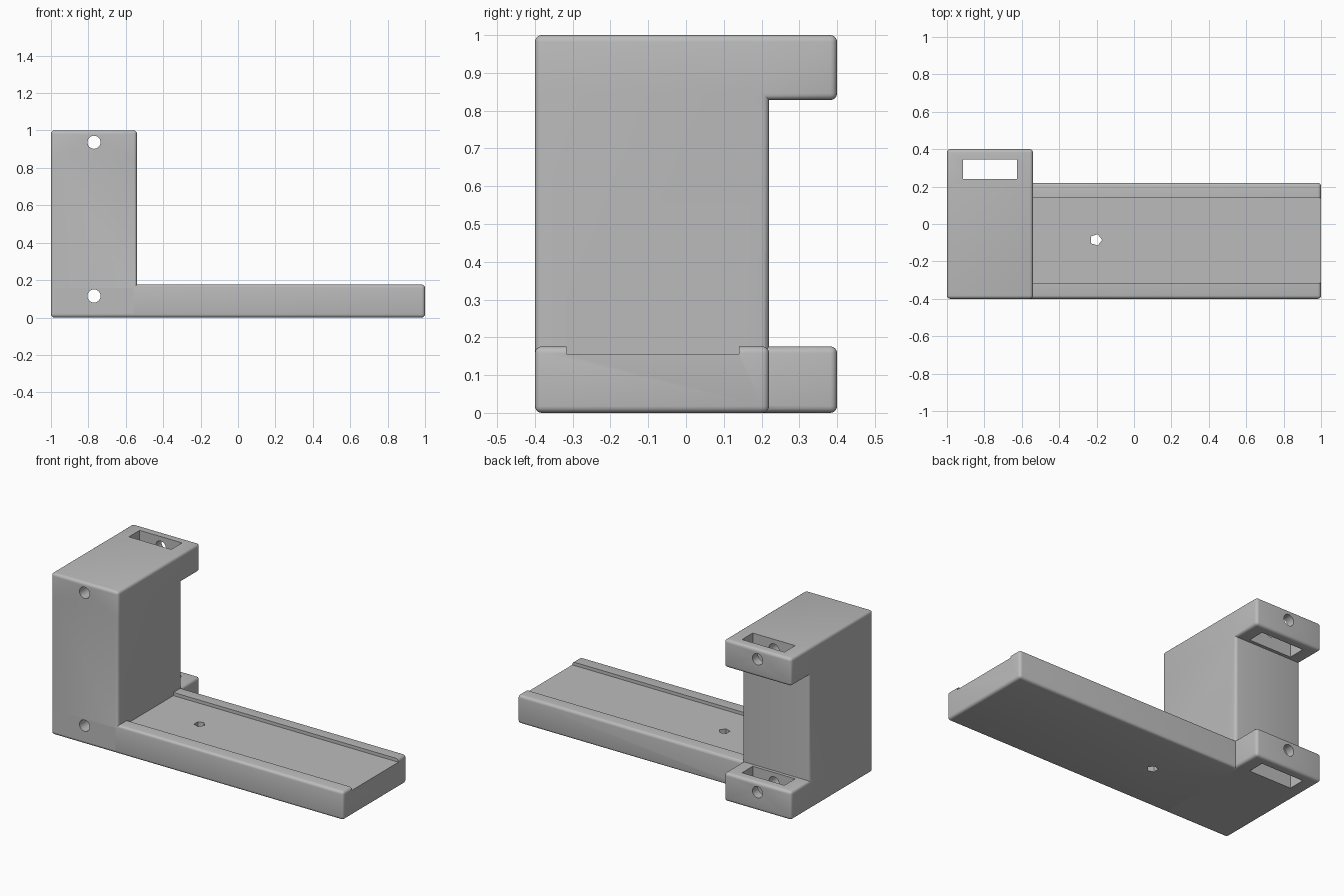
import bpy
import math

if "Cube" in bpy.data.objects:
    bpy.data.objects.remove(bpy.data.objects["Cube"])

# Single plain grey
grey = bpy.data.materials.new("plain_grey")
grey.use_nodes = True
colour = (0.5, 0.5, 0.5, 1)
grey.diffuse_color = colour
grey.node_tree.nodes["Principled BSDF"].inputs["Base Color"].default_value = colour


def activate(ob):
    bpy.ops.object.select_all(action="DESELECT")
    ob.select_set(True)
    bpy.context.view_layer.objects.active = ob


def box(name, x, y, z, rounding=0.0):
    """Box from (low, high) ranges, with optionally rounded edges."""
    bpy.ops.mesh.primitive_cube_add(size=1, location=[sum(r) / 2 for r in (x, y, z)])
    ob = bpy.context.object
    ob.name = name
    ob.scale = [r[1] - r[0] for r in (x, y, z)]
    bpy.ops.object.transform_apply(location=True, rotation=True, scale=True)
    if rounding:
        mod = ob.modifiers.new("rounding", "BEVEL")
        mod.width = rounding
        mod.segments = 4
        bpy.ops.object.modifier_apply(modifier=mod.name)
    ob.data.materials.append(grey)
    return ob


def hole(name, sides, radius, location, rotation):
    bpy.ops.mesh.primitive_cylinder_add(vertices=sides, radius=radius, depth=2,
                                        location=location, rotation=rotation)
    ob = bpy.context.object
    ob.name = name
    ob.data.materials.append(grey)
    return ob


def combine(target, other, operation):
    activate(target)
    mod = target.modifiers.new(operation.lower(), "BOOLEAN")
    mod.operation = operation
    mod.solver = "EXACT"
    mod.object = other
    bpy.ops.object.modifier_apply(modifier=mod.name)
    bpy.data.objects.remove(other)


ROUND = 0.018
FRONT, BACK, TAB_BACK = -0.4, 0.22, 0.4
LEFT, INNER = -1.0, -0.54
BASE_TOP = 0.176

# Upright column with upper and lower mounting blocks and the long base
bracket = box("bracket", (LEFT, INNER), (FRONT, BACK), (0, 1), ROUND)
for name, z in (("upper_block", (0.828, 1)), ("lower_block", (0, BASE_TOP))):
    combine(bracket, box(name, (LEFT, INNER), (FRONT, TAB_BACK), z, ROUND), "UNION")
combine(bracket, box("base", (LEFT, 1), (FRONT, BACK), (0, BASE_TOP), ROUND), "UNION")

# Shallow channel along the base, leaving two rails
combine(bracket, box("channel", (INNER, 1.2), (-0.316, 0.14), (0.156, 0.3)), "DIFFERENCE")

# Rectangular slots through both mounting blocks
for z in ((0.7, 1.1), (-0.1, 0.3)):
    combine(bracket, box("slot", (-0.915, -0.625), (0.24, 0.345), z), "DIFFERENCE")

# Bolt holes running front to back
for z in (0.937, 0.115):
    combine(bracket, hole("bolt_hole", 24, 0.035, (-0.77, 0, z), (math.pi / 2, 0, 0)),
            "DIFFERENCE")

# Small five-sided hole through the base
combine(bracket, hole("base_hole", 5, 0.032, (-0.203, -0.085, 0), (0, 0, -math.pi / 2)),
        "DIFFERENCE")

activate(bracket)
bpy.ops.object.shade_smooth_by_angle(angle=math.radians(35))
